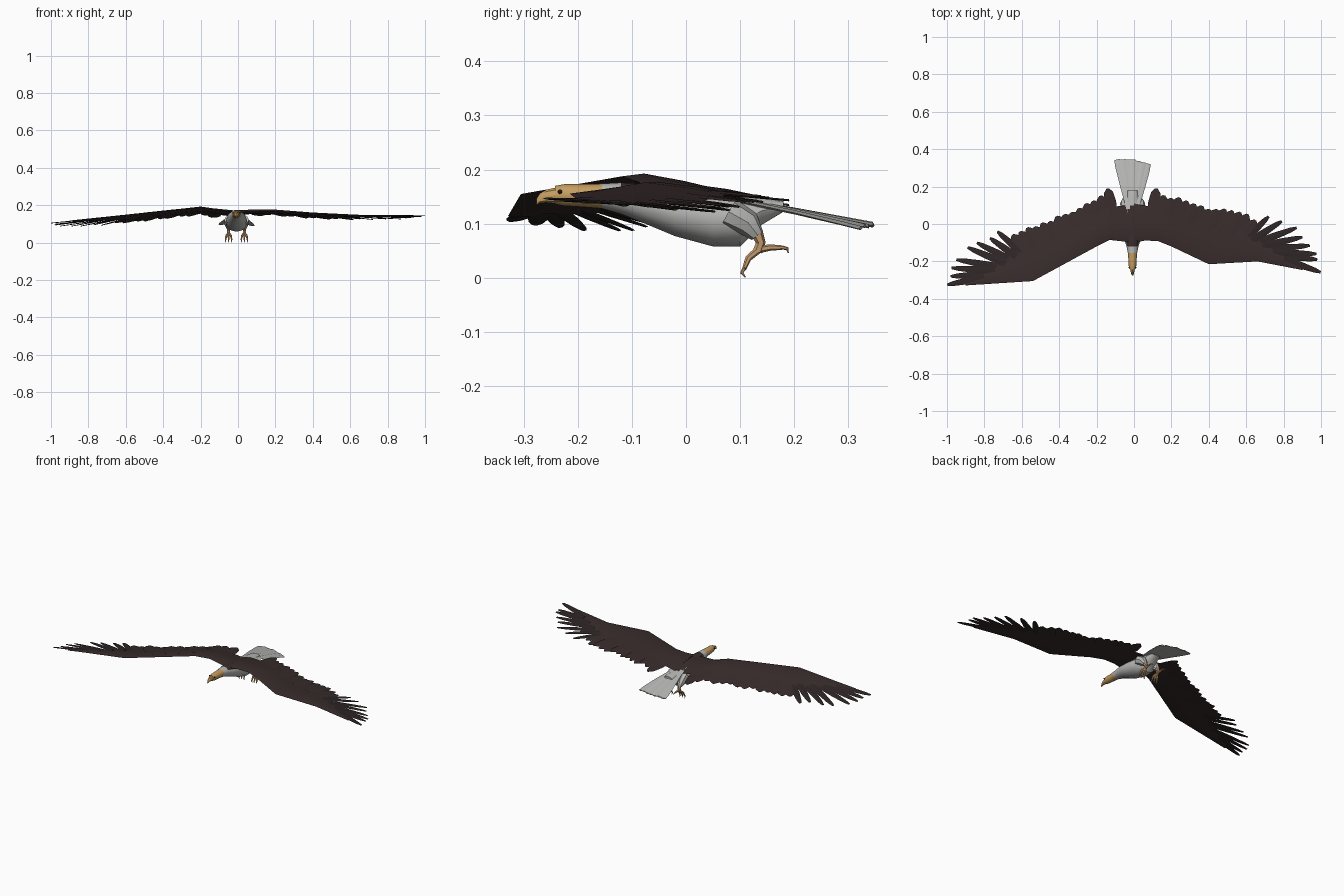
import bpy, bmesh, math, random
from mathutils import Vector

if "Cube" in bpy.data.objects:
    bpy.data.objects.remove(bpy.data.objects["Cube"])

random.seed(4)
CX = -0.008  # body axis sits slightly off centre


def material(name, rgb):
    m = bpy.data.materials.new(name)
    m.diffuse_color = (*rgb, 1)
    m.use_nodes = True
    m.node_tree.nodes["Principled BSDF"].inputs["Base Color"].default_value = m.diffuse_color
    return m


BROWN = material("dark brown plumage", (0.040, 0.025, 0.025))
QUILL = material("flight feather brown", (0.027, 0.018, 0.019))
GREY = material("pale grey plumage", (0.48, 0.48, 0.47))
TAN = material("golden head", (0.56, 0.34, 0.12))
LEG = material("leg tan", (0.55, 0.33, 0.16))
BLACK = material("black", (0.012, 0.01, 0.01))


def finish(name, bm, mats, rule=None, angle=35):
    bmesh.ops.recalc_face_normals(bm, faces=bm.faces)
    if rule:
        for f in bm.faces:
            f.material_index = rule(f.calc_center_median())
    me = bpy.data.meshes.new(name)
    bm.to_mesh(me)
    bm.free()
    for m in mats:
        me.materials.append(m)
    ob = bpy.data.objects.new(name, me)
    bpy.context.collection.objects.link(ob)
    bpy.ops.object.select_all(action='DESELECT')
    ob.select_set(True)
    bpy.context.view_layer.objects.active = ob
    bpy.ops.object.shade_smooth_by_angle(angle=math.radians(angle))
    return ob


def loft(bm, rings):
    """Skin a list of equal closed rings and cap both ends."""
    vs = [[bm.verts.new(p) for p in r] for r in rings]
    n = len(vs[0])
    for a, b in zip(vs, vs[1:]):
        for i in range(n):
            j = (i + 1) % n
            bm.faces.new((a[i], a[j], b[j], b[i]))
    bm.faces.new(vs[0])
    bm.faces.new(vs[-1])


def interp(table, x, k):
    for a, b in zip(table, table[1:]):
        if x <= b[0]:
            t = max(0, (x - a[0]) / (b[0] - a[0]))
            return a[k] + (b[k] - a[k]) * t
    return table[-1][k]


def blade(bm, base, tip, widths, height, thick=0.002, dz=0):
    """Flat feather with a raised shaft, following a height function."""
    b, t = Vector(base), Vector(tip)
    d = (t - b).normalized()
    side = Vector((-d.y, d.x))
    rings = []
    for f, w in zip((0, 0.5, 0.85, 1), widths):
        c = b.lerp(t, f)
        ring = []
        for s, h in ((-1, 0), (0, thick), (1, 0), (0, -thick)):
            p = c + side * (s * w / 2)
            ring.append((p.x, p.y, height(p.x, p.y) + h + dz))
        rings.append(ring)
    loft(bm, rings)


def tube(bm, pts, radii, n=6):
    rings = []
    for i, p in enumerate(pts):
        d = (Vector(pts[min(i + 1, len(pts) - 1)]) - Vector(pts[max(i - 1, 0)])).normalized()
        u = d.cross(Vector((1, 0.1, 0))).normalized()
        v = d.cross(u)
        rings.append([Vector(p) + radii[i] * (u * math.cos(k * math.tau / n) + v * math.sin(k * math.tau / n))
                      for k in range(n)])
    loft(bm, rings)


# Wings: solid arm, overlapping secondaries and spread finger feathers
def wing(label, s, lead, base, trail, fingers, k):
    def height(x, y):
        a = abs(x)
        return interp(lead, a, 2) - k * max(0, y - interp(lead, a, 1))

    bm = bmesh.new()
    rings = []
    for x in (0, 0.06, 0.13, 0.2, 0.3, 0.4, 0.47, 0.54, 0.66, 0.78, 0.9):
        yl, yb, th = interp(lead, x, 1), interp(base, x, 1), 1 - 0.8 * x
        ring = []
        for f, h in ((0, -0.002), (0.22, 0.012), (0.6, 0.009), (1, 0.001), (0.55, -0.008), (0.2, -0.011)):
            y = yl + (yb - yl) * f
            ring.append((s * x, y, height(x, y) + h * th))
        rings.append(ring)
    loft(bm, rings)
    finish(label + "_wing_arm", bm, [BROWN])

    bm = bmesh.new()
    n = 14
    x0, x1 = trail[0][0], trail[-1][0]
    for i in range(n):
        x = x0 + (x1 - x0) * i / (n - 1)
        y = interp(trail, x, 1) + (random.uniform(-0.022, 0.004) if i else 0)
        bx = x * 0.9 - 0.01
        blade(bm, (s * bx, interp(base, bx, 1) - 0.05), (s * x, y), (0.06, 0.066, 0.05, 0.014),
              height, dz=0.003 * (i % 3 - 1))
    finish(label + "_secondaries", bm, [BROWN])

    bm = bmesh.new()
    for i, (x, y) in enumerate(fingers):
        bx = 0.60 + 0.2 * i / (len(fingers) - 1)
        by = interp(base, bx, 1) - 0.035
        blade(bm, (s * bx, by), (s * x, y), (0.04, 0.036, 0.026, 0.013), height, dz=0.002 * (i % 2))
    finish(label + "_finger_feathers", bm, [QUILL])


wing("left", -1,
     [(0, -0.10, 0.165), (0.13, -0.085, 0.178), (0.2, -0.12, 0.189), (0.54, -0.305, 0.156), (1, -0.335, 0.104)],
     [(0, 0.11), (0.1, 0.09), (0.16, 0.09), (0.3, 0.03), (0.45, -0.06), (0.6, -0.12), (0.75, -0.22), (0.9, -0.31)],
     [(0.14, 0.19), (0.25, 0.125), (0.4, 0.05), (0.45, 0.015), (0.54, 0), (0.65, -0.04)],
     [(0.73, -0.04), (0.77, -0.075), (0.84, -0.10), (0.89, -0.125), (0.95, -0.19), (0.975, -0.235),
      (0.98, -0.28), (0.998, -0.325)], 0.15)
wing("right", 1,
     [(0, -0.10, 0.165), (0.1, -0.08, 0.17), (0.2, -0.12, 0.17), (0.4, -0.215, 0.157), (0.66, -0.20, 0.145),
      (1, -0.265, 0.145)],
     [(0, 0.11), (0.1, 0.09), (0.16, 0.09), (0.35, 0.03), (0.5, -0.01), (0.65, -0.06), (0.78, -0.14), (0.9, -0.22)],
     [(0.12, 0.19), (0.2, 0.155), (0.35, 0.10), (0.47, 0.09), (0.65, 0.04)],
     [(0.72, 0.04), (0.79, 0.015), (0.87, -0.02), (0.9, -0.07), (0.94, -0.115), (0.975, -0.16),
      (0.98, -0.19), (0.998, -0.258)], 0.085)


# Head and body: one lofted form, coloured by position along y
def ellipse(y, z, rx, rz, n=12):
    return [(CX + rx * math.cos(i * math.tau / n), y, z + rz * math.sin(i * math.tau / n)) for i in range(n)]


bm = bmesh.new()
loft(bm, [ellipse(*r) for r in (
    (-0.242, 0.153, 0.014, 0.017), (-0.225, 0.153, 0.020, 0.020), (-0.19, 0.152, 0.022, 0.021),
    (-0.155, 0.151, 0.025, 0.023), (-0.12, 0.147, 0.032, 0.029), (-0.08, 0.138, 0.045, 0.036),
    (-0.02, 0.123, 0.055, 0.046), (0.05, 0.110, 0.058, 0.052), (0.10, 0.104, 0.050, 0.046),
    (0.14, 0.124, 0.036, 0.026), (0.18, 0.132, 0.026, 0.010))])
finish("head_and_body", bm, [TAN, GREY, BROWN],
       lambda c: 0 if c.y < -0.155 else (2 if c.z > 0.152 and -0.1 < c.y < 0.1 else 1))

# Hooked beak
bm = bmesh.new()
loft(bm, [ellipse(*r, n=8) for r in (
    (-0.240, 0.152, 0.013, 0.015), (-0.258, 0.151, 0.009, 0.012), (-0.270, 0.147, 0.006, 0.009),
    (-0.276, 0.140, 0.003, 0.006))])
finish("beak", bm, [TAN])

# Eyes
for s in (-1, 1):
    bm = bmesh.new()
    bmesh.ops.create_uvsphere(bm, u_segments=8, v_segments=6, radius=0.004)
    bmesh.ops.translate(bm, verts=bm.verts, vec=(CX + s * 0.0175, -0.233, 0.159))
    finish("eye", bm, [BLACK])


# Tail: fan of pale feathers, arched and tilted
def tail_height(x, y):
    t = (y - 0.08) / 0.265
    return 0.146 - 0.05 * t - 0.06 * t * (x - CX) - 0.6 * t * (x - CX) ** 2


bm = bmesh.new()
for i in range(7):
    f = i / 3 - 1
    blade(bm, (CX + 0.022 * f, 0.08), (CX + 0.082 * f, 0.345 - 0.022 * max(0, f)),
          (0.022, 0.034, 0.038, 0.032), tail_height, 0.004, 0.002 * (i % 2))
finish("tail_feathers", bm, [GREY])

# Legs: feathered thighs, bare shanks, gripping toes and claws
for x in (-0.050, 0.034):
    bm = bmesh.new()
    tube(bm, [(x * 0.9, 0.08, 0.12), (x, 0.115, 0.10), (x, 0.132, 0.078)], (0.028, 0.024, 0.013), 8)
    finish("thigh", bm, [GREY])
    bm = bmesh.new()
    tube(bm, [(x, 0.130, 0.085), (x, 0.138, 0.065), (x, 0.132, 0.048)], (0.012, 0.009, 0.009))
    claws = bmesh.new()
    for dx in (-0.016, 0, 0.016):
        tip = (x + dx, 0.108, 0.018)
        tube(bm, [(x, 0.134, 0.052), (x + dx * 0.8, 0.115, 0.036), tip], (0.007, 0.006, 0.004))
        tube(claws, [tip, (x + dx, 0.103, 0.009), (x + dx, 0.110, 0.001)], (0.004, 0.003, 0.001))
    tube(bm, [(x, 0.132, 0.052), (x, 0.155, 0.056), (x, 0.178, 0.056)], (0.007, 0.006, 0.004))
    tube(claws, [(x, 0.178, 0.056), (x, 0.187, 0.054), (x, 0.189, 0.046)], (0.004, 0.003, 0.001))
    finish("leg_and_toes", bm, [LEG])
    finish("claws", claws, [LEG])
